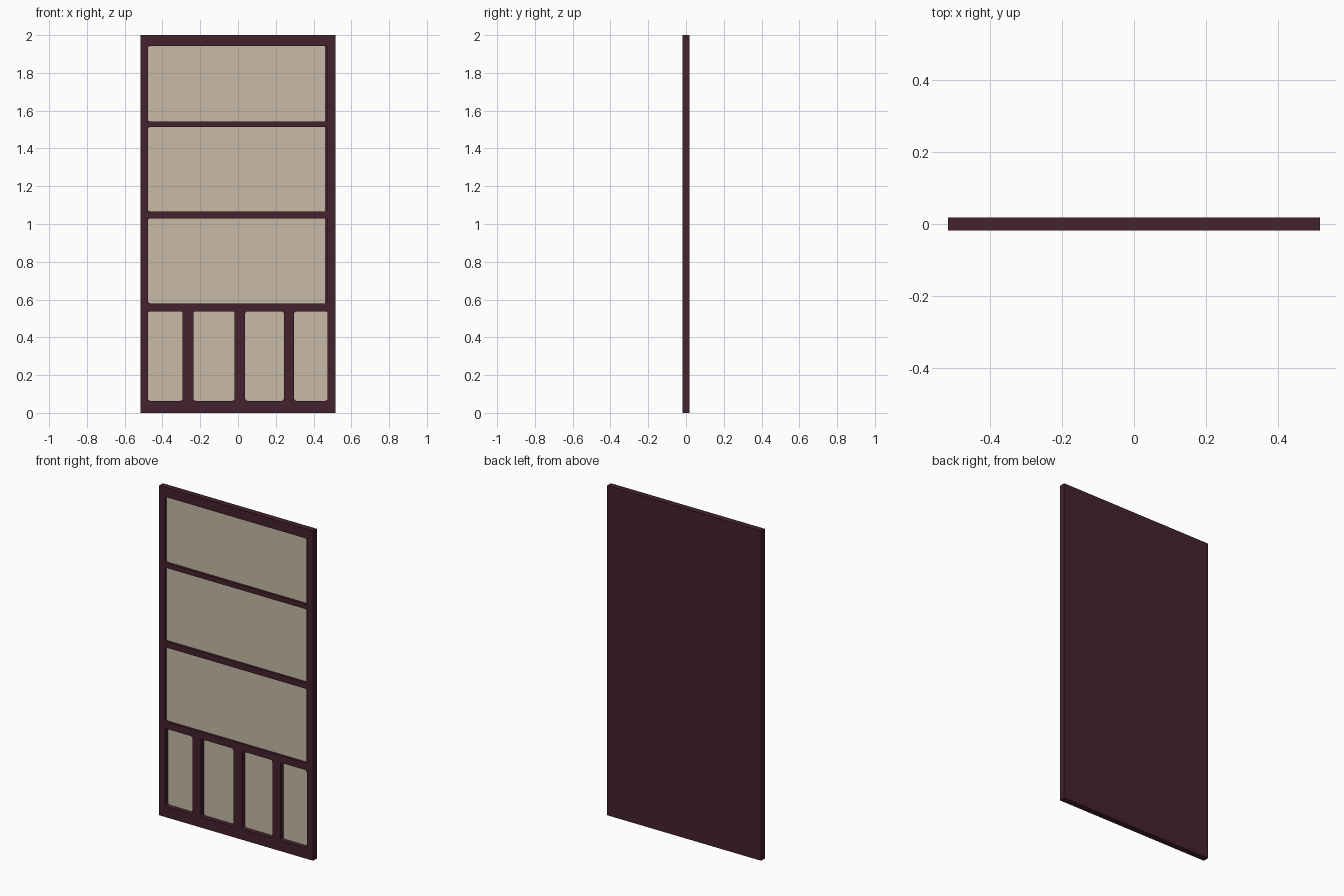
import bpy, bmesh, math
from mathutils import Matrix, Vector

if "Cube" in bpy.data.objects:
    bpy.data.objects.remove(bpy.data.objects["Cube"])

W, H, D = 0.517, 2.0, 0.018      # half width, height, half depth
BACK = 0.014                     # front face of the backing board


def material(name, rgb):
    m = bpy.data.materials.new(name)
    m.diffuse_color = (*rgb, 1)
    m.use_nodes = True
    m.node_tree.nodes["Principled BSDF"].inputs["Base Color"].default_value = m.diffuse_color
    return m


wood = material("dark_wood", (0.058, 0.016, 0.027))
paper = material("beige_panel", (0.58, 0.49, 0.39))


def add(name, mesh, mat):
    mesh.materials.clear()
    mesh.materials.append(mat)
    ob = bpy.data.objects.new(name, mesh)
    bpy.context.collection.objects.link(ob)
    return ob


def box(name, x0, x1, y0, y1, z0, z1, mat):
    bm = bmesh.new()
    bmesh.ops.create_cube(bm, size=1)
    for v in bm.verts:
        v.co = Vector(((x0 + x1) / 2 + v.co.x * (x1 - x0),
                       (y0 + y1) / 2 + v.co.y * (y1 - y0),
                       (z0 + z1) / 2 + v.co.z * (z1 - z0)))
    me = bpy.data.meshes.new(name)
    bm.to_mesh(me)
    bm.free()
    return add(name, me, mat)


def rounded_rect(x0, x1, z0, z1, r, steps=3):
    corners = [(x1 - r, z1 - r), (x0 + r, z1 - r), (x0 + r, z0 + r), (x1 - r, z0 + r)]
    return [(cx + r * math.cos(a), cz + r * math.sin(a))
            for i, (cx, cz) in enumerate(corners)
            for a in [(i + k / steps) * math.pi / 2 for k in range(steps + 1)]]


# Openings: three wide rows above, four upright ones below
wide = [(-0.477, 0.474, z0, z1) for z0, z1 in ((0.58, 1.03), (1.067, 1.513), (1.543, 1.942))]
upright = [(x0, x1, 0.064, 0.537) for x0, x1 in
           ((-0.477, -0.293), (-0.236, -0.018), (0.038, 0.243), (0.297, 0.474))]

# Frame: one filled outline with rounded openings, extruded
cu = bpy.data.curves.new("frame_outline", 'CURVE')
cu.dimensions, cu.fill_mode = '2D', 'BOTH'
cu.extrude = (BACK + D) / 2
loops = [[(-W, 0), (W, 0), (W, H), (-W, H)]]
loops += [rounded_rect(*o, 0.012) for o in wide + upright]
for pts in loops:
    sp = cu.splines.new('POLY')
    sp.points.add(len(pts) - 1)
    for p, (x, z) in zip(sp.points, pts):
        p.co = (x, z, 0, 1)
    sp.use_cyclic_u = True
tmp = bpy.data.objects.new("frame_outline", cu)
bpy.context.collection.objects.link(tmp)
bpy.context.view_layer.update()
deps = bpy.context.evaluated_depsgraph_get()
frame_mesh = bpy.data.meshes.new_from_object(tmp.evaluated_get(deps))
bpy.data.objects.remove(tmp)
frame_mesh.transform(Matrix.Translation((0, (BACK - D) / 2, 0))
                     @ Matrix.Rotation(math.pi / 2, 4, 'X'))
bm = bmesh.new()
bm.from_mesh(frame_mesh)
bmesh.ops.remove_doubles(bm, verts=bm.verts, dist=1e-5)
bmesh.ops.recalc_face_normals(bm, faces=bm.faces)
for f in bm.faces:
    f.smooth = False
bm.to_mesh(frame_mesh)
bm.free()
add("frame", frame_mesh, wood)

# Backing board
box("back_board", -W, W, BACK, D, 0, H, wood)

# Wide panels sit shallow and stop short of the right stile
for i, (x0, x1, z0, z1) in enumerate(wide):
    box(f"wide_panel_{i + 1}", x0, x1 - 0.01, -0.004, BACK, z0, z1, paper)

# Upright panels sit deep against the backing board
for i, (x0, x1, z0, z1) in enumerate(upright):
    box(f"upright_panel_{i + 1}", x0, x1, 0.011, BACK, z0, z1, paper)
